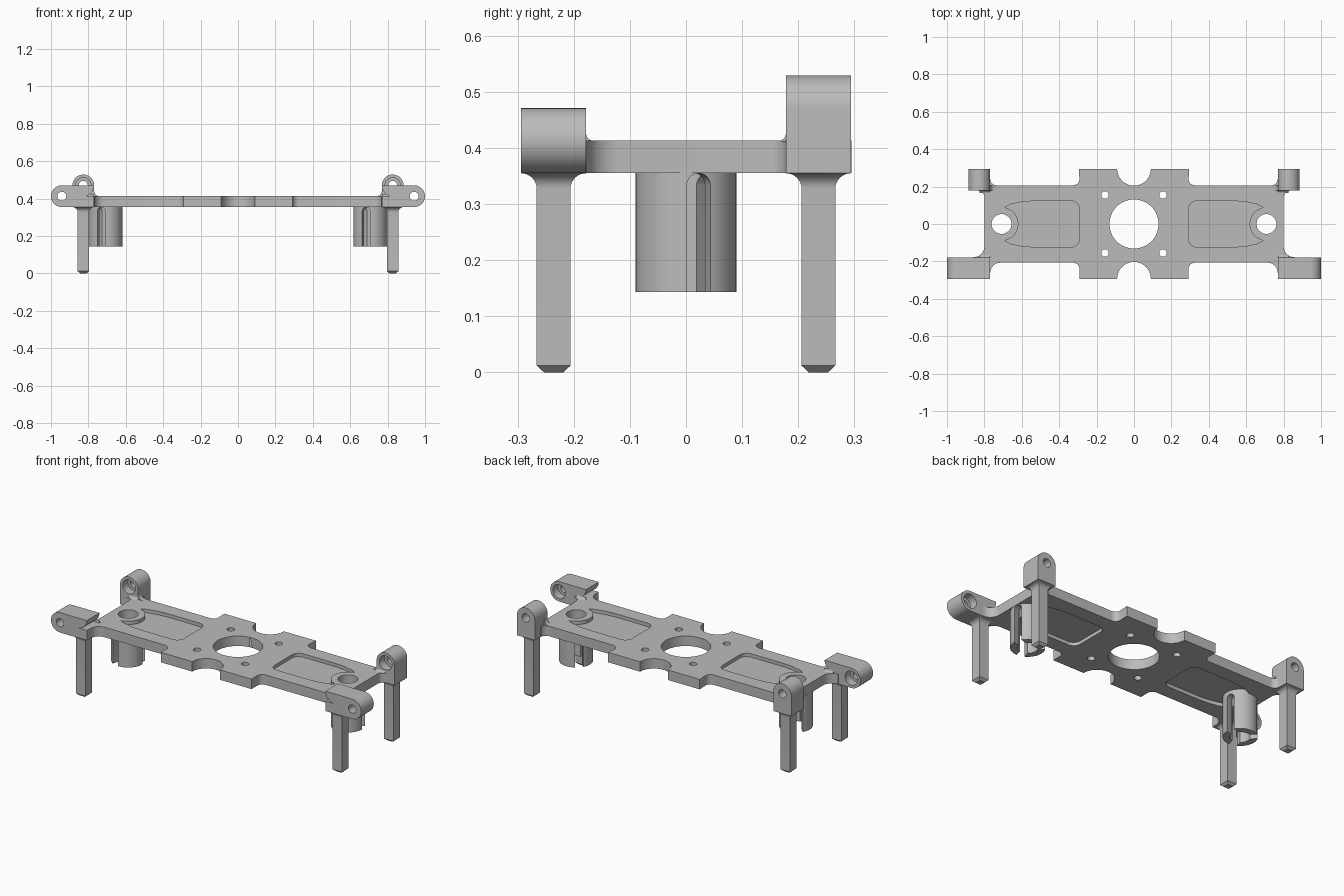
import bpy, bmesh
from math import cos, sin, radians, pi

cube = bpy.data.objects.get("Cube")
if cube:
    bpy.data.objects.remove(cube, do_unlink=True)

grey = bpy.data.materials.new("plain grey")
grey.use_nodes = True
grey.diffuse_color = (0.5, 0.5, 0.5, 1)
grey.node_tree.nodes["Principled BSDF"].inputs["Base Color"].default_value = (0.5, 0.5, 0.5, 1)

BOTTOM, TOP = 0.355, 0.413      # plate faces
LEG_X, LEG_Y = 0.827, 0.236     # leg and lug centres
LUG = 0.058                     # half width of a lug
CLIP_X, CLIP_R, BORE_R = 0.708, 0.09, 0.053


def arc(cx, cy, r, start, end, steps=10):
    angles = [radians(start + (end - start) * i / steps) for i in range(steps + 1)]
    return [(cx + r * cos(a), cy + r * sin(a)) for a in angles]


def circle(cx, cy, r, steps=48):
    return arc(cx, cy, r, 0, 360, steps)[:-1]


def flip(points, side):
    return [(side * x, y) for x, y in points]


def loft(name, rings):
    """Skin a stack of matching rings and cap both ends."""
    bm = bmesh.new()
    rows = [[bm.verts.new(p) for p in ring] for ring in rings]
    count = len(rows[0])
    for a, b in zip(rows, rows[1:]):
        for i in range(count):
            j = (i + 1) % count
            bm.faces.new((a[i], a[j], b[j], b[i]))
    bm.faces.new(rows[0])
    bm.faces.new(rows[-1])
    bmesh.ops.recalc_face_normals(bm, faces=bm.faces)
    mesh = bpy.data.meshes.new(name)
    bm.to_mesh(mesh)
    bm.free()
    mesh.materials.append(grey)
    obj = bpy.data.objects.new(name, mesh)
    bpy.context.collection.objects.link(obj)
    return obj


def prism(name, points, low, high, axis="z"):
    if axis == "z":
        rings = [[(u, v, h) for u, v in points] for h in (low, high)]
    elif axis == "y":
        rings = [[(u, h, v) for u, v in points] for h in (low, high)]
    else:
        rings = [[(h, u, v) for u, v in points] for h in (low, high)]
    return loft(name, rings)


def cut(obj, cutters):
    bpy.context.view_layer.objects.active = obj
    for cutter in cutters:
        cutter.hide_render = True
        mod = obj.modifiers.new("cut", "BOOLEAN")
        mod.operation = "DIFFERENCE"
        mod.solver = "EXACT"
        mod.object = cutter
        bpy.ops.object.modifier_apply(modifier=mod.name)
        bpy.data.objects.remove(cutter, do_unlink=True)


parts = []

# Plate outline, one half from back centre round to front centre
half = arc(0, 0.295, 0.09, 270, 360, 14)
half += [(0.295, 0.295)] + arc(0.325, 0.24, 0.033, 180, 270)
half += arc(0.735, 0.24, 0.033, 270, 360) + [(0.83, 0.24)]
half += arc(0.835, 0.143, 0.035, 90, 180)
half += arc(0.857, -0.12, 0.057, 180, 270) + [(0.857, -0.24)]
half += arc(0.715, -0.26, 0.053, 0, 90)
half += arc(0.325, -0.24, 0.033, 90, 180) + [(0.292, -0.293)]
half += arc(0, -0.293, 0.09, 0, 90, 14)
outline = half + flip(half[1:-1], -1)[::-1]
plate = prism("plate", outline, BOTTOM, TOP)
parts.append(plate)

# Plate openings and the shallow pockets on both faces
cutters = [prism("centre_hole", circle(0, 0, 0.131, 64), 0.3, 0.5)]
for side in (-1, 1):
    cutters.append(prism("clip_hole", circle(side * CLIP_X, 0, BORE_R), 0.3, 0.5))
    for y in (-0.155, 0.155):
        cutters.append(prism("screw_hole", circle(side * 0.155, y, 0.02, 24), 0.3, 0.5))
    upper = [(0.66, 0.105), (0.60, 0.118), (0.54, 0.123)]
    pocket = arc(CLIP_X, 0, CLIP_R, 100, 260, 24)
    pocket += [(x, -y) for x, y in upper]
    pocket += arc(0.335, -0.08, 0.043, 270, 180) + arc(0.335, 0.08, 0.043, 180, 90)
    pocket += upper[::-1]
    cutters.append(prism("top_pocket", flip(pocket, side), TOP - 0.02, 0.5))
    cutters.append(prism("bottom_pocket", flip(pocket, side), 0.3, BOTTOM + 0.02))
cut(plate, cutters)

for side, label in ((-1, "right"), (1, "left")):
    # Front lug: rounded outer end, hollow step down to the plate
    profile = [(LEG_X - LUG, BOTTOM)] + arc(0.942, TOP, LUG, -90, 90, 20)
    profile += arc(LEG_X, TOP + LUG, LUG, 180, 270, 12) + [(LEG_X - LUG, TOP)]
    front = prism(label + "_front_lug", flip(profile, side), -LEG_Y - LUG, -LEG_Y + LUG, "y")
    cut(front, [prism("bolt_hole", circle(side * 0.942, TOP, 0.024, 32), -0.4, -0.1, "y"),
                prism("bolt_recess", circle(side * 0.942, TOP, 0.041, 32), -0.225, -0.1, "y")])

    # Back lug: upright block with a round top
    profile = [(LEG_X - LUG, BOTTOM), (LEG_X + LUG, BOTTOM)]
    profile += arc(LEG_X, TOP + LUG, LUG, 0, 180, 24)
    back = prism(label + "_back_lug", flip(profile, side), LEG_Y - LUG, LEG_Y + LUG, "y")
    cut(back, [prism("bolt_hole", circle(side * LEG_X, TOP + LUG, 0.024, 32), 0.1, 0.4, "y"),
               prism("bolt_recess", circle(side * LEG_X, TOP + LUG, 0.041, 32), 0.1, 0.225, "y")])
    parts += [front, back]

    # Small hollow fillets where the lugs meet the plate top
    inner = LEG_X - LUG
    strip = arc(inner - 0.03, TOP + 0.03, 0.03, 270, 360, 8) + [(inner + 0.005, TOP - 0.005)]
    parts.append(prism(label + "_back_side_fillet", flip(strip, side), 0.178, 0.207, "y"))
    for y, facing, name in ((0.178, -1, "back"), (-0.178, 1, "front")):
        r = 0.013
        strip = [(y + facing * (r - r * cos(a)), TOP + r - r * sin(a))
                 for a in [pi / 2 * i / 6 for i in range(7)]]
        strip.append((y - facing * 0.003, TOP - 0.003))
        ends = sorted((side * inner, side * LEG_X))
        parts.append(prism(label + "_" + name + "_face_fillet", strip, *ends, axis="x"))

    # Square legs: chamfered foot, flared top
    stations = [(0, 0.017), (0.012, 0.03)]
    stations += [(z, w) for w, z in arc(LUG, BOTTOM - 0.028, 0.028, 180, 90, 8)]
    for y, name in ((-LEG_Y, "front"), (LEG_Y, "back")):
        rings = [[(side * LEG_X + i * w, y + j * w, z)
                  for i, j in ((-1, -1), (1, -1), (1, 1), (-1, 1))] for z, w in stations]
        parts.append(loft(label + "_" + name + "_leg", rings))

    # Clip tube below the plate, split into three fingers by arched slots
    clip = prism(label + "_clip", circle(side * CLIP_X, 0, CLIP_R), 0.143, BOTTOM + 0.005)
    cutters = [prism("clip_bore", circle(side * CLIP_X, 0, BORE_R), 0.1, 0.5)]
    slot = [(-0.022, 0.1), (0.022, 0.1)] + arc(0, 0.333, 0.022, 0, 180)
    for angle in (15, 135, 255):
        cutter = prism("slot", slot, 0.02, 0.15, "y")
        cutter.location.x = side * CLIP_X
        cutter.rotation_euler.z = radians(angle - 90)
        cutters.append(cutter)
    cut(clip, cutters)
    parts.append(clip)

# Smooth the curved walls, keep hard edges
bpy.ops.object.select_all(action="DESELECT")
for obj in parts:
    obj.select_set(True)
bpy.context.view_layer.objects.active = plate
bpy.ops.object.shade_smooth_by_angle(angle=radians(30))
